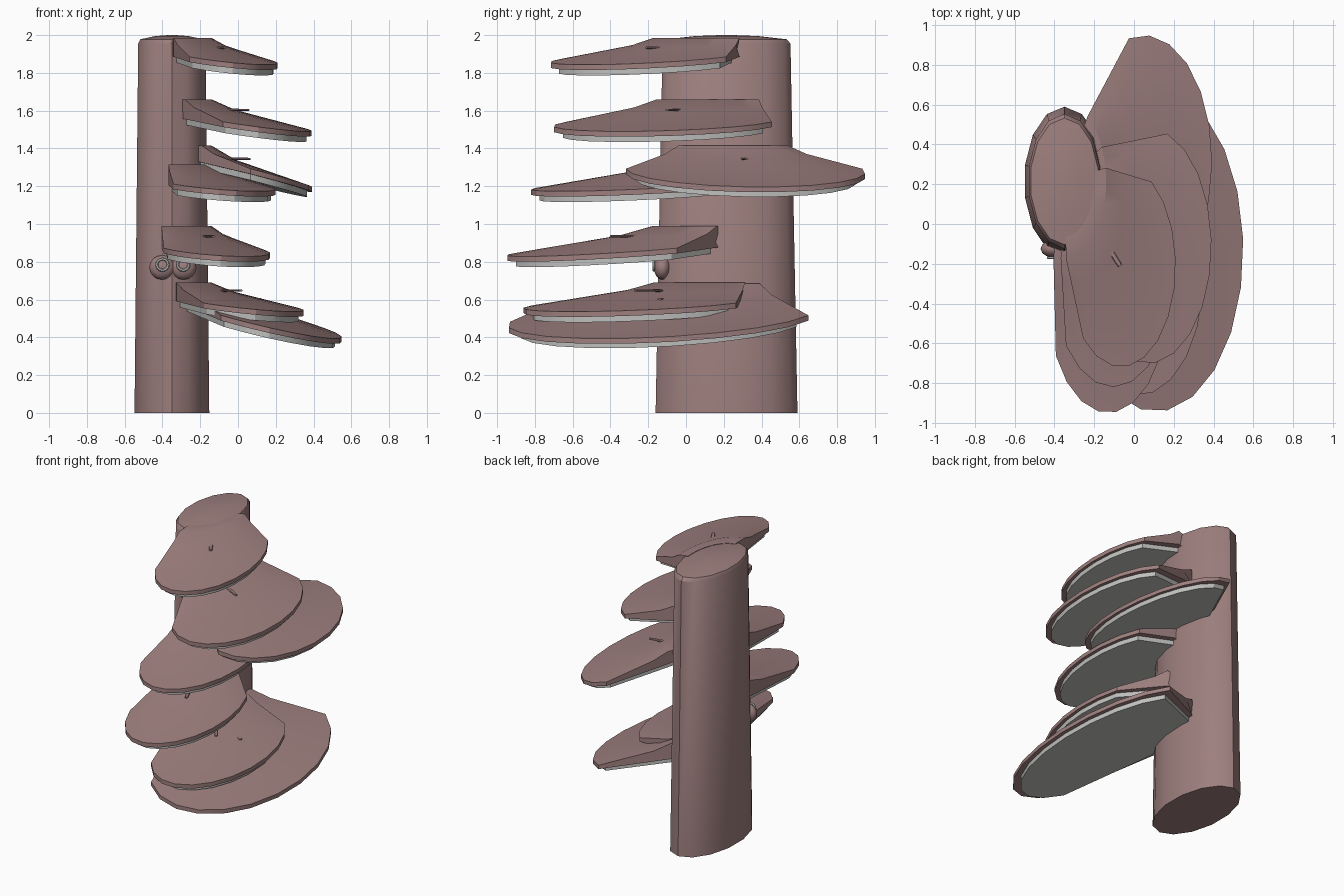
import bpy, bmesh, math
from mathutils import Vector

if "Cube" in bpy.data.objects:
    bpy.data.objects.remove(bpy.data.objects["Cube"])

SY = 1.85                      # everything is stretched along y
CX, CY = -0.35, 0.116          # trunk axis before the stretch


def material(name, rgb):
    m = bpy.data.materials.new(name)
    m.diffuse_color = (*rgb, 1)
    m.use_nodes = True
    m.node_tree.nodes["Principled BSDF"].inputs["Base Color"].default_value = m.diffuse_color
    return m


BARK = material("dusty_brown", (0.34, 0.215, 0.21))
PORES = material("pale_grey", (0.52, 0.52, 0.51))


def finish(name, bm, mat, angle=35):
    bmesh.ops.remove_doubles(bm, verts=bm.verts, dist=1e-5)
    bmesh.ops.recalc_face_normals(bm, faces=bm.faces)
    me = bpy.data.meshes.new(name)
    bm.to_mesh(me)
    bm.free()
    me.materials.append(mat)
    ob = bpy.data.objects.new(name, me)
    bpy.context.collection.objects.link(ob)
    bpy.ops.object.select_all(action='DESELECT')
    ob.select_set(True)
    bpy.context.view_layer.objects.active = ob
    bpy.ops.object.shade_smooth_by_angle(angle=math.radians(angle))
    return ob


def loft(bm, rows, closed_rows):
    """Skin rows of points; the last row joins the first, ends are capped."""
    vs = [[bm.verts.new((x, y * SY, z)) for x, y, z in r] for r in rows]
    n = len(vs[0])
    for a, b in zip(vs, vs[1:] if closed_rows else vs[1:] + vs[:1]):
        for i in range(n if closed_rows else n - 1):
            j = (i + 1) % n
            bm.faces.new((a[i], a[j], b[j], b[i]))
    if closed_rows:
        bm.faces.new(vs[0])
        bm.faces.new(vs[-1])
    else:
        bm.faces.new([r[0] for r in vs])
        bm.faces.new([r[-1] for r in vs])


# trunk: tapered column with a low domed top
bm = bmesh.new()
N = 14
rows = []
for r, z in ((0.203, 0), (0.183, 1.955), (0.172, 1.978), (0.09, 1.995), (0.02, 2.0)):
    rows.append([(CX + r * math.cos(2 * math.pi * (i + .5) / N),
                  CY + r * math.sin(2 * math.pi * (i + .5) / N), z) for i in range(N)])
loft(bm, rows, True)
finish("trunk", bm, BARK)


def shelf(name, cx, cy, r, z_in, z_chord, z_far):
    """Fan-shaped bracket: centre, radius, top, underside at trunk and at tip."""
    cy /= SY
    d = Vector((cx - CX, cy - CY))
    a0, dist = math.atan2(d.y, d.x), d.length
    d.normalize()
    n = 11
    far = dist + r

    def under(x, y):
        s = (x - CX) * d.x + (y - CY) * d.y
        return z_far + (z_chord - z_far) * (far - s) / (far - 0.14)

    def arc(ox, oy, rad, half):
        angles = [a0 + math.radians(half) * (2 * i / n - 1) for i in range(n + 1)]
        return [(ox + rad * math.cos(a), oy + rad * math.sin(a)) for a in angles]

    core = arc(CX, CY, 0.15, 49)
    inner = arc(CX, CY, 0.21, 49)
    outer = arc(cx, cy, r, 95)
    mid = [(p[0] * .75 + q[0] * .25, p[1] * .75 + q[1] * .25)
           for p, q in zip(inner, outer)]
    rim = [under(*q) + 0.028 for q in outer]

    # brown cap
    bm = bmesh.new()
    loft(bm, [[(*p, z_in) for p in core],
              [(*p, z_in) for p in inner],
              [(*p, z_in + .36 * (z - z_in)) for p, z in zip(mid, rim)],
              [(*p, z) for p, z in zip(outer, rim)],
              [(*p, under(*p)) for p in outer],
              [(*p, under(*p)) for p in inner],
              [(*p, under(*p)) for p in core]], False)
    finish(name + "_cap", bm, BARK, 25)

    # grey pore layer, inset below the cap
    edge = arc(cx, cy, r * 0.92, 95)
    root = arc(CX, CY, 0.16, 45)
    bm = bmesh.new()
    loft(bm, [[(*p, under(*p) + .004) for p in root],
              [(*p, under(*p) + .004) for p in edge],
              [(*p, under(*p) - .032) for p in edge],
              [(*p, under(*p) - .032) for p in root]], False)
    finish(name + "_pores", bm, PORES, 25)


for args in (("top_shelf", -.065, -.21, .275, 1.985, 1.885, 1.815),
             ("second_shelf", .07, -.11, .32, 1.66, 1.555, 1.462),
             ("back_shelf", .05, .315, .343, 1.415, 1.325, 1.168),
             ("middle_shelf", -.105, -.256, .305, 1.315, 1.205, 1.145),
             ("front_shelf", -.13, -.395, .30, .99, .875, .80),
             ("low_shelf", .025, -.26, .325, .69, .59, .508),
             ("bottom_shelf", .11, -.13, .44, .685, .57, .365)):
    shelf(*args)


def peg(name, p, q, r):
    p, q = Vector(p), Vector(q)
    bm = bmesh.new()
    bmesh.ops.create_cone(bm, cap_ends=True, segments=8, radius1=r, radius2=r * .8,
                          depth=(q - p).length)
    rot = (q - p).to_track_quat('Z', 'Y')
    for v in bm.verts:
        v.co = rot @ v.co + (p + q) / 2
        v.co.z = (p.z + q.z) / 2 + (v.co.z - (p.z + q.z) / 2) * .5
    finish(name, bm, BARK)


# small pegs lying on the caps
for i, (x0, y0, x1, y1, z) in enumerate(((-.14, -.10, -.07, -.21, 1.933),
                                         (-.07, -.03, .055, -.10, 1.604),
                                         (-.05, .30, .065, .32, 1.345),
                                         (-.20, -.24, -.13, -.40, .935),
                                         (-.08, -.13, .015, -.27, .648),
                                         (.0, -.08, .12, -.14, .602))):
    peg(f"peg_{i + 1}", (x0, y0, z), (x1, y1, z), .014)

# pair of small knobs with pale rings on the trunk front
for side, x, y in (("left", -.40, -.125), ("right", -.29, -.125)):
    bm = bmesh.new()
    bmesh.ops.create_uvsphere(bm, u_segments=12, v_segments=8, radius=1)
    for v in bm.verts:
        v.co = (x + v.co.x * .07, y + v.co.y * .045, .77 + v.co.z * .065)
    finish(side + "_knob", bm, BARK, 60)
    bpy.ops.mesh.primitive_torus_add(location=(x, y - .045, .785), rotation=(math.pi / 2, 0, 0),
                                     major_radius=.03, minor_radius=.008,
                                     major_segments=16, minor_segments=6)
    ring = bpy.context.object
    ring.name = side + "_ring"
    ring.data.materials.append(PORES)
    bpy.ops.object.shade_smooth_by_angle()
